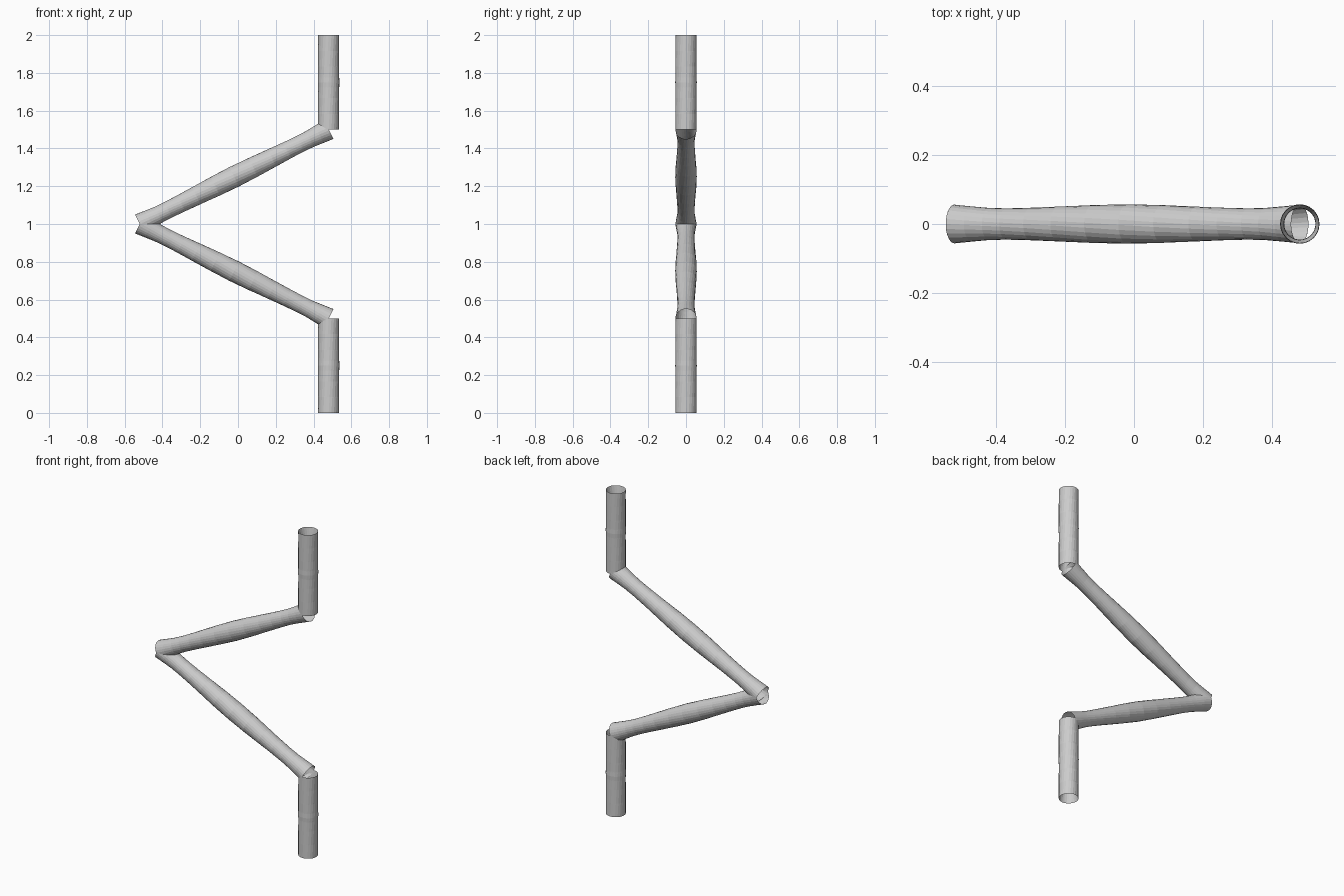
import bpy, bmesh, math
from mathutils import Vector, Matrix

if "Cube" in bpy.data.objects:
    bpy.data.objects.remove(bpy.data.objects["Cube"])

R = 0.056      # tube radius
SIDES = 24
# waisted rope profile: (position along tube, radius factor), mirrored about the middle
HALF = [(0, 1.0), (0.05, 0.91), (0.10, 0.83), (0.15, 0.81), (0.22, 0.84),
        (0.30, 0.90), (0.40, 0.98), (0.5, 1.02)]
WAISTED = HALF + [(1 - t, f) for t, f in reversed(HALF[:-1])]
STRAIGHT = [(i / 6, 1.0) for i in range(7)]


def tube(name, start, end, profile, twist):
    """Open, twisted tube from start to end."""
    start, end = Vector(start), Vector(end)
    axis = end - start
    frame = Matrix.Translation(start) @ axis.to_track_quat('Z', 'Y').to_matrix().to_4x4()
    bm = bmesh.new()
    rings = []
    for t, f in profile:
        ring = []
        for i in range(SIDES):
            a = math.tau * i / SIDES + twist * t
            p = Vector((R * f * math.cos(a), R * f * math.sin(a), axis.length * t))
            ring.append(bm.verts.new(frame @ p))
        rings.append(ring)
    for lo, hi in zip(rings, rings[1:]):
        for i in range(SIDES):
            j = (i + 1) % SIDES
            bm.faces.new((lo[i], lo[j], hi[j], hi[i]))
    mesh = bpy.data.meshes.new(name)
    bm.to_mesh(mesh)
    bm.free()
    obj = bpy.data.objects.new(name, mesh)
    bpy.context.collection.objects.link(obj)
    return obj


# zigzag path corners
path = [(0.48, 0, 0), (0.48, 0, 0.5), (-0.52, 0, 1), (0.48, 0, 1.5), (0.48, 0, 2)]
names = ["lower_post", "lower_diagonal", "upper_diagonal", "upper_post"]

for name, a, b in zip(names, path, path[1:]):
    post = name.endswith("post")
    # waisted strand tube in every segment
    tube(name + ("_core" if post else ""), a, b, WAISTED, math.radians(30 if post else 65))
    # straight sleeve around the upright posts
    if post:
        tube(name + "_sleeve", a, b, STRAIGHT, math.radians(30))
